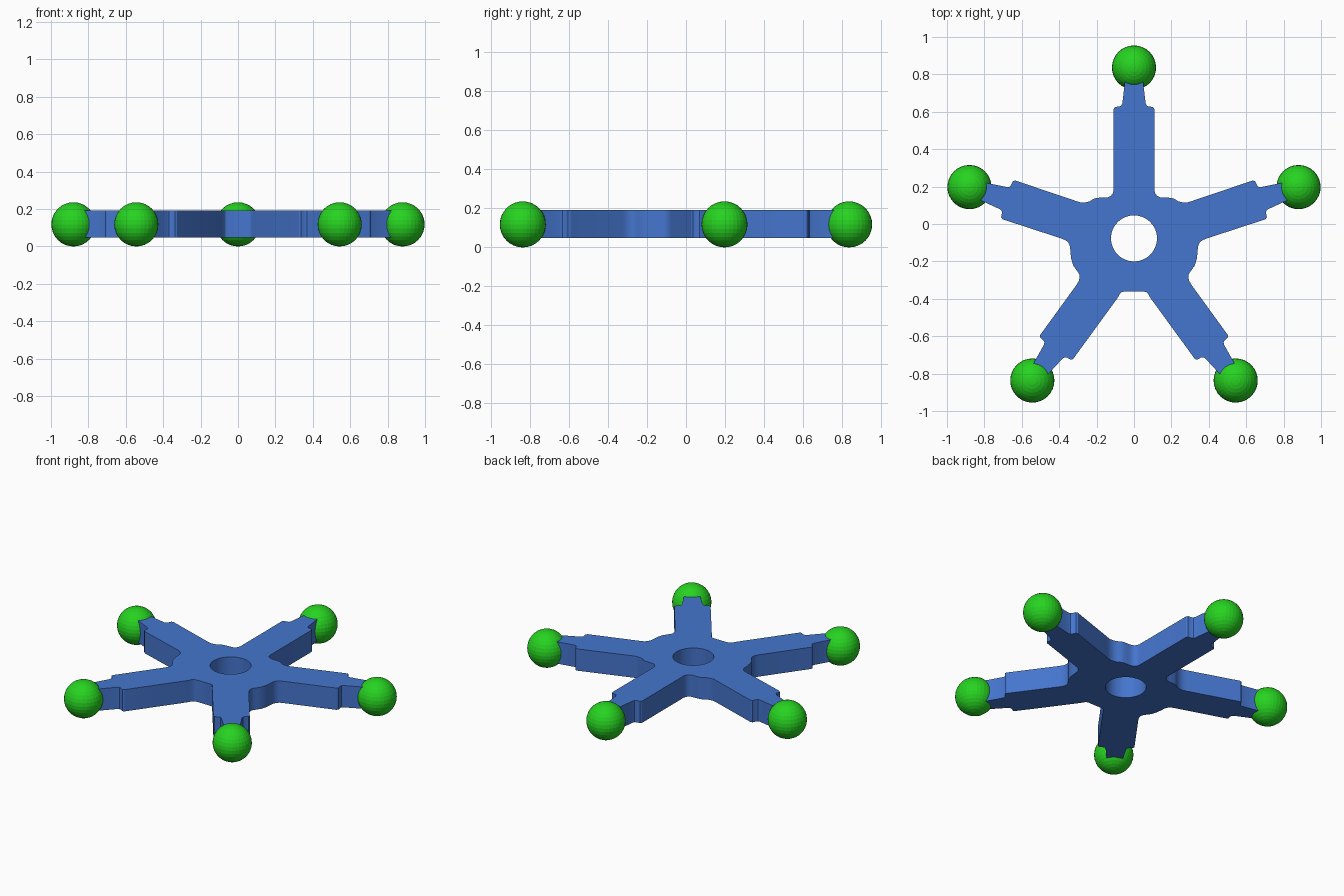
import bpy, math

if "Cube" in bpy.data.objects:
    bpy.data.objects.remove(bpy.data.objects["Cube"])

CENTRE_Y = -0.0885   # centre of the five-arm pattern
HOLE_Y, HOLE_R = -0.077, 0.123
BALL_DIST, BALL_R = 0.925, 0.118
MID_Z, HALF_T = 0.12, 0.072


def material(name, colour):
    m = bpy.data.materials.new(name)
    m.diffuse_color = colour
    m.use_nodes = True
    m.node_tree.nodes["Principled BSDF"].inputs["Base Color"].default_value = m.diffuse_color
    return m


def polar(angle, along, across):
    """Arm-local point to world; angle is clockwise from +y."""
    s, c = math.sin(angle), math.cos(angle)
    return (along * s - across * c, CENTRE_Y + along * c + across * s)


blue = material("blue", (0.06, 0.18, 0.62, 1))
green = material("green", (0.02, 0.65, 0.015, 1))

# Arm end profile: shoulder stepping down to a tapered tongue
side = [(0.703, 0.109), (0.714, 0.102), (0.717, 0.076), (0.722, 0.068),
        (0.735, 0.062), (0.845, 0.049), (0.9, 0.044)]
whole_arm = side + [(t, -s) for t, s in reversed(side)]

# Hub edge between neighbouring arms, right half
top_valley = [(0.109, 0.18), (0.113, 0.165), (0.123, 0.151), (0.139, 0.143),
              (0.165, 0.141), (0.2, 0.14), (0.217, 0.134), (0.235, 0.122),
              (0.258, 0.116), (0.283, 0.115), (0.305, 0.121), (0.33, 0.13)]
side_valley = [(0.39, -0.077), (0.365, -0.087), (0.35, -0.101),
               (0.342, -0.12), (0.34, -0.15), (0.336, -0.185),
               (0.325, -0.222), (0.309, -0.245), (0.295, -0.264),
               (0.29, -0.28), (0.294, -0.302), (0.307, -0.325)]
bottom_valley = [(0.086, -0.393), (0.078, -0.377), (0.067, -0.365),
                 (0.052, -0.361)]

a72 = math.radians(72)
right = [polar(0, t, -s) for t, s in reversed(side)]
right += top_valley + [polar(a72, t, s) for t, s in whole_arm]
right += side_valley + [polar(2 * a72, t, s) for t, s in whole_arm]
right += bottom_valley
outline = right + [(-x, y) for x, y in reversed(right)]
hole = [(HOLE_R * math.cos(k * math.tau / 48),
         HOLE_Y + HOLE_R * math.sin(k * math.tau / 48)) for k in range(48)]

# Star plate with a round hole
curve = bpy.data.curves.new("star_plate", "CURVE")
curve.dimensions = "2D"
curve.fill_mode = "BOTH"
curve.extrude = HALF_T
for loop in (outline, hole):
    spline = curve.splines.new("POLY")
    spline.points.add(len(loop) - 1)
    for p, (x, y) in zip(spline.points, loop):
        p.co = (x, y, 0, 1)
    spline.use_cyclic_u = True
plate = bpy.data.objects.new("star_plate", curve)
plate.location.z = MID_Z
bpy.context.collection.objects.link(plate)
bpy.context.view_layer.objects.active = plate
plate.select_set(True)
bpy.ops.object.convert(target="MESH")
plate = bpy.context.object
bpy.ops.object.mode_set(mode="EDIT")
bpy.ops.mesh.select_all(action="SELECT")
bpy.ops.mesh.remove_doubles(threshold=0.0005)
bpy.ops.mesh.normals_make_consistent(inside=False)
bpy.ops.object.mode_set(mode="OBJECT")
plate.data.materials.clear()
plate.data.materials.append(blue)
bpy.ops.object.shade_smooth_by_angle(angle=math.radians(30))

# Faceted balls on the arm ends
for i in range(5):
    x, y = polar(i * a72, BALL_DIST, 0)
    bpy.ops.mesh.primitive_uv_sphere_add(segments=32, ring_count=16,
                                         radius=BALL_R, location=(x, y, BALL_R))
    ball = bpy.context.object
    ball.name = f"end_ball_{i + 1}"
    ball.data.materials.append(green)
